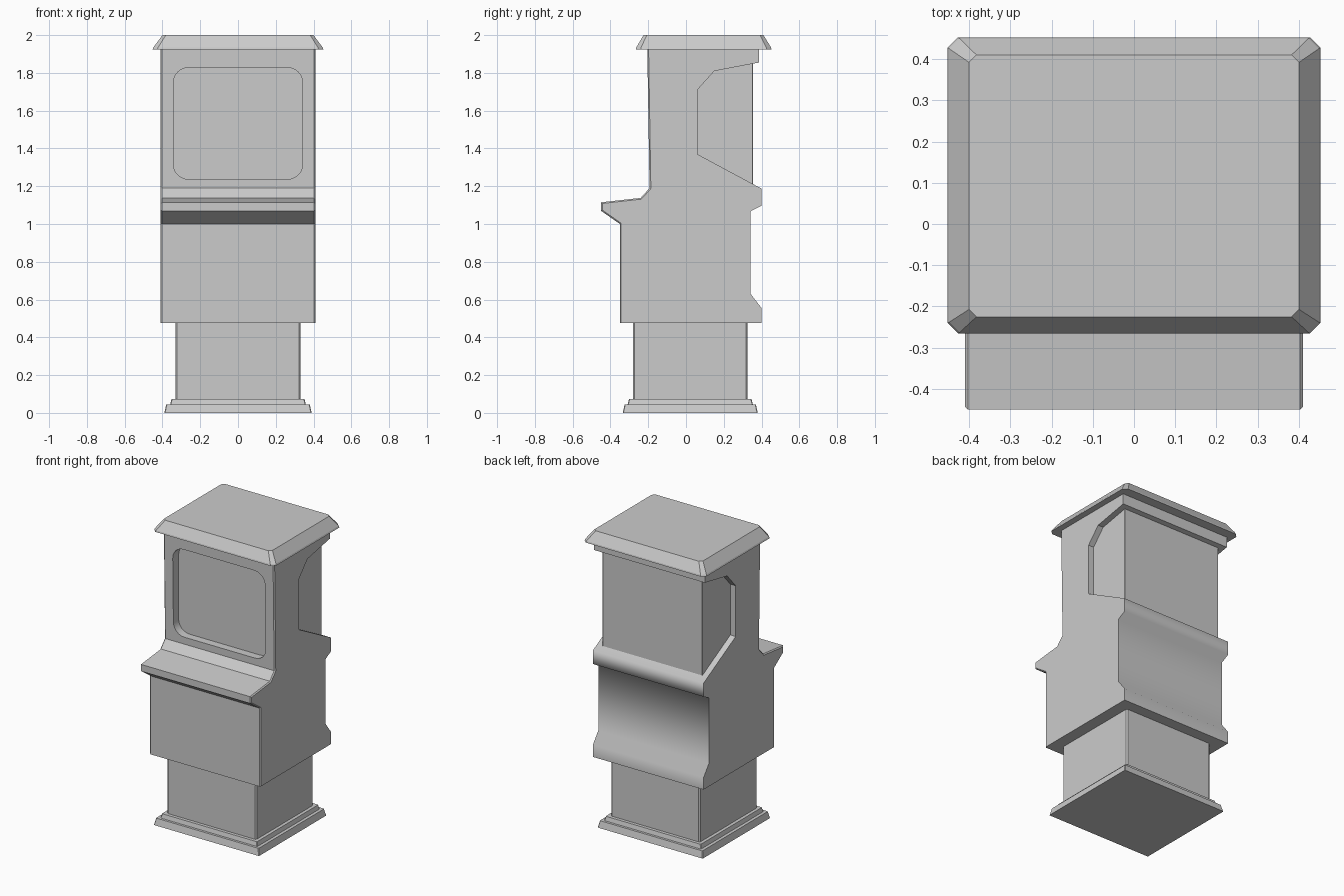
import bpy, bmesh, math

if "Cube" in bpy.data.objects:
    bpy.data.objects.remove(bpy.data.objects["Cube"])


def make_object(name, bm):
    bmesh.ops.recalc_face_normals(bm, faces=bm.faces[:])
    mesh = bpy.data.meshes.new(name)
    bm.to_mesh(mesh)
    bm.free()
    obj = bpy.data.objects.new(name, mesh)
    bpy.context.collection.objects.link(obj)
    return obj


def loft(name, rings):
    """Closed solid through matching rings of 3D points."""
    bm = bmesh.new()
    loops = [[bm.verts.new(p) for p in ring] for ring in rings]
    n = len(loops[0])
    for a, b in zip(loops, loops[1:]):
        for i in range(n):
            j = (i + 1) % n
            bm.faces.new((a[i], a[j], b[j], b[i]))
    bm.faces.new(loops[0])
    bm.faces.new(loops[-1])
    return make_object(name, bm)


def rect(hx, y0, y1, z, c):
    """Horizontal rectangle with clipped corners."""
    return [(-hx + c, y0, z), (hx - c, y0, z), (hx, y0 + c, z), (hx, y1 - c, z),
            (hx - c, y1, z), (-hx + c, y1, z), (-hx, y1 - c, z), (-hx, y0 + c, z)]


# Stepped foot, pedestal and roof
loft("foot_plinth", [rect(0.39, -0.335, 0.38, 0, 0.004),
                     rect(0.38, -0.325, 0.37, 0.045, 0.004)])
loft("foot_step", [rect(0.36, -0.31, 0.355, 0.04, 0.004),
                   rect(0.352, -0.302, 0.347, 0.073, 0.004)])
loft("pedestal", [rect(0.33, -0.28, 0.325, 0.06, 0.008),
                  rect(0.33, -0.28, 0.325, 0.49, 0.008)])
loft("roof", [rect(0.452, -0.265, 0.452, 1.925, 0.025),
              rect(0.448, -0.263, 0.450, 1.935, 0.025),
              rect(0.40, -0.225, 0.41, 2.0, 0.018)])

# Cabinet body: side profile extruded across x
profile = [(-0.35, 0.475), (-0.35, 1.0), (-0.45, 1.07), (-0.45, 1.115),
           (-0.24, 1.138), (-0.193, 1.19), (-0.205, 1.93), (0.387, 1.93),
           (0.387, 1.855), (0.15, 1.81), (0.06, 1.71), (0.06, 1.37),
           (0.40, 1.187), (0.40, 1.097), (0.342, 1.067), (0.342, 0.63),
           (0.40, 0.555), (0.40, 0.475)]
body = loft("cabinet_body", [[(x, y, z) for y, z in profile] for x in (-0.41, 0.41)])

# Soften the front side edges
bm = bmesh.new()
bm.from_mesh(body.data)
front = [e for e in bm.edges
         if abs(e.verts[0].co.x - e.verts[1].co.x) < 0.01
         and all(v.co.y < -0.15 for v in e.verts)]
bmesh.ops.bevel(bm, geom=front, offset=0.007, segments=1, affect='EDGES')
bm.to_mesh(body.data)
bm.free()

# Rounded screen recess
r, hx, z0, z1 = 0.08, 0.342, 1.237, 1.828
outline = []
for cx, cz, start in ((hx - r, z1 - r, 0), (r - hx, z1 - r, 90),
                      (r - hx, z0 + r, 180), (hx - r, z0 + r, 270)):
    for k in range(7):
        a = math.radians(start + k * 15)
        outline.append((cx + r * math.cos(a), cz + r * math.sin(a)))
cutter = loft("screen_cutter", [[(x, y, z) for x, z in outline] for y in (-0.4, -0.14)])
cutter.hide_render = True
cutter.hide_viewport = False
mod = body.modifiers.new("screen_recess", 'BOOLEAN')
mod.object = cutter
mod.operation = 'DIFFERENCE'
mod.solver = 'EXACT'
bpy.context.view_layer.objects.active = body
bpy.ops.object.modifier_apply(modifier=mod.name)
bpy.data.objects.remove(cutter)

# Blend the rolled back ridges and recess corners, keep other edges crisp
bm = bmesh.new()
bm.from_mesh(body.data)
for f in bm.faces:
    f.smooth = True
for e in bm.edges:
    angle = math.degrees(e.calc_face_angle(0))
    ridge = all(v.co.y > 0.3 for v in e.verts)
    e.smooth = angle < (65 if ridge else 20)
bm.to_mesh(body.data)
bm.free()

# Inset rear housing filling the notch
loft("rear_housing", [rect(0.37, 0.03, 0.355, 1.15, 0.002),
                      rect(0.37, 0.03, 0.355, 1.88, 0.002)])
